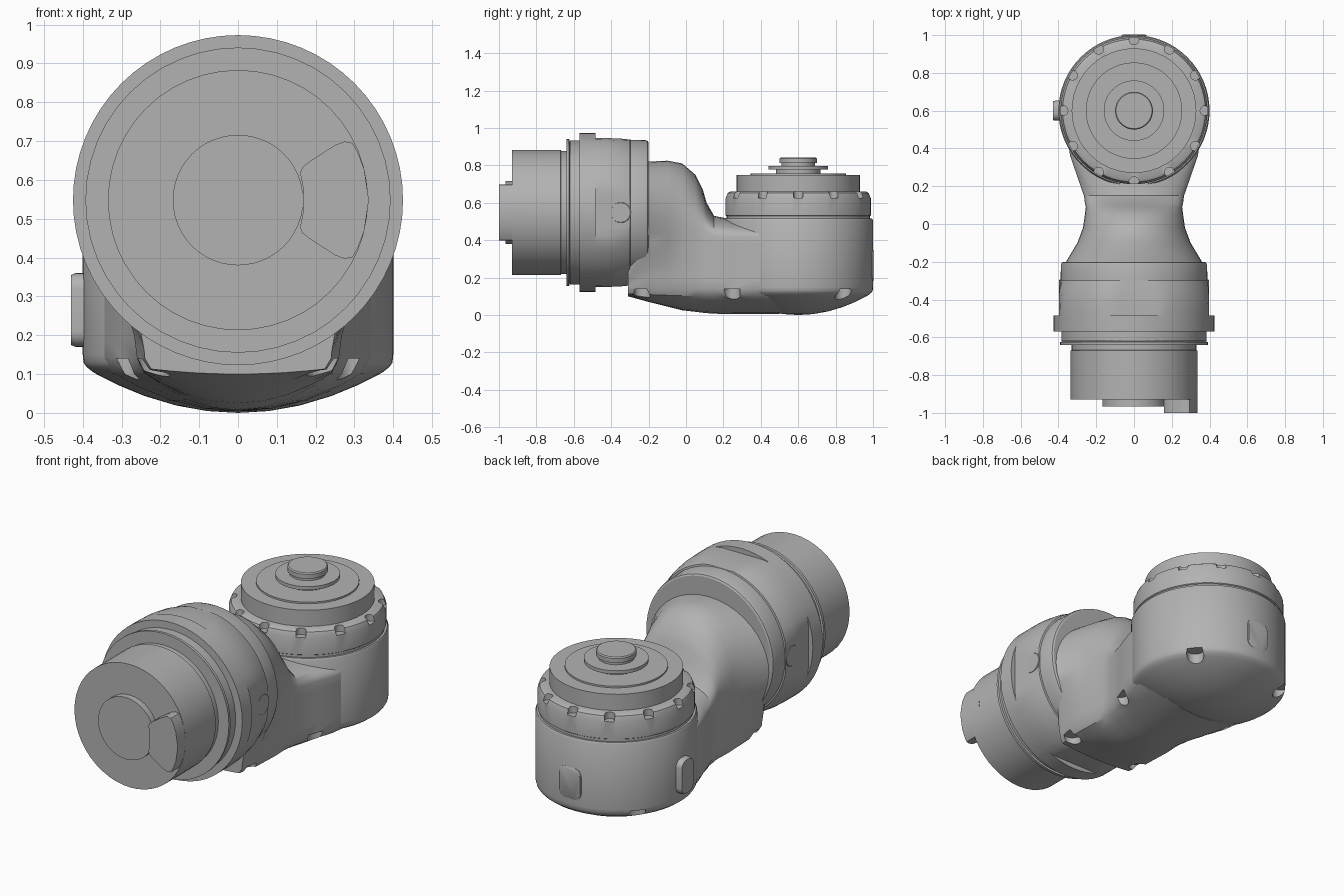
import bpy, bmesh, math
from mathutils import Matrix, Vector

cube = bpy.data.objects.get("Cube")
if cube:
    bpy.data.objects.remove(cube, do_unlink=True)

grey = bpy.data.materials.new("satin_grey")
grey.use_nodes = True
COLOUR = (0.45, 0.45, 0.45, 1)
grey.diffuse_color = COLOUR
grey.node_tree.nodes["Principled BSDF"].inputs["Base Color"].default_value = COLOUR

AXIS_Z = 0.548      # height of the horizontal joint axis
POST_Y = 0.6        # centre of the upright joint
TO_POST = Matrix.Translation((0, POST_Y, 0))
TO_FRONT = Matrix.Translation((0, 0, AXIS_Z)) @ Matrix.Rotation(-math.pi / 2, 4, 'X')


def finish(name, bm, matrix=None):
    bmesh.ops.remove_doubles(bm, verts=bm.verts, dist=0.0004)
    bmesh.ops.dissolve_degenerate(bm, edges=bm.edges, dist=0.0002)
    if matrix:
        bm.transform(matrix)
    bmesh.ops.recalc_face_normals(bm, faces=bm.faces)
    mesh = bpy.data.meshes.new(name)
    bm.to_mesh(mesh)
    bm.free()
    mesh.materials.append(grey)
    obj = bpy.data.objects.new(name, mesh)
    bpy.context.collection.objects.link(obj)
    return obj


def skin(rings, closed_ends=True):
    """Bridge equal-length loops of points into a closed surface."""
    bm = bmesh.new()
    loops = [[bm.verts.new(p) for p in ring] for ring in rings]
    n = len(loops[0])
    for a, b in zip(loops, loops[1:]):
        for i in range(n):
            j = (i + 1) % n
            bm.faces.new((a[i], a[j], b[j], b[i]))
    if closed_ends:
        bm.faces.new(loops[0])
        bm.faces.new(loops[-1])
    return bm


def lathe(name, profile, matrix, sides=48):
    """Profile of (radius, height) with an optional half-width for four flats."""
    rings = []
    for r, h, *flat in profile:
        ring = []
        for i in range(sides):
            a = 2 * math.pi * i / sides
            c, s = math.cos(a), math.sin(a)
            rr = min(r, flat[0] / max(abs(c), abs(s))) if flat else r
            ring.append((rr * c, rr * s, h))
        rings.append(ring)
    return finish(name, skin(rings), matrix)


def cylinder_cutter(spots, radius, low, high):
    bm = bmesh.new()
    for x, y in spots:
        bmesh.ops.create_cone(bm, cap_ends=True, segments=20, radius1=radius, radius2=radius,
                              depth=high - low,
                              matrix=Matrix.Translation((x, y, (low + high) / 2)))
    cutter = finish("cutter", bm)
    cutter.hide_render = True
    return cutter


def cut(cutter, *targets):
    for obj in targets:
        mod = obj.modifiers.new("cut", 'BOOLEAN')
        mod.operation = 'DIFFERENCE'
        mod.solver = 'EXACT'
        mod.object = cutter
        bpy.context.view_layer.objects.active = obj
        bpy.ops.object.modifier_apply(modifier="cut")
    bpy.data.objects.remove(cutter, do_unlink=True)


def rounded_plate(name, width, height, depth, corner, matrix):
    """Rounded rectangle in local XY, thick along Z."""
    ring = []
    for k, (sx, sy) in enumerate(((1, 1), (-1, 1), (-1, -1), (1, -1))):
        for i in range(7):
            a = math.pi / 2 * (k + i / 6)
            ring.append((sx * (width / 2 - corner) + corner * math.cos(a),
                         sy * (height / 2 - corner) + corner * math.sin(a)))
    rings = [[(x * s, y * s, z) for x, y in ring]
             for s, z in ((1, 0), (1, depth * 0.7), (0.95, depth))]
    return finish(name, skin(rings), matrix)


# Upright joint housing with a domed underside
dome = [(r, 0.12 * (r / 0.4) ** 2) for r in (0.001, 0.08, 0.16, 0.24, 0.31, 0.37)]
post = lathe("upright_housing", dome + [(0.39, 0.118), (0.398, 0.13), (0.4, 0.15), (0.4, 0.505),
             (0.394, 0.515), (0.001, 0.515)], TO_POST, 64)

# Cap ring with twelve notches
cap = lathe("notched_cap_ring", [(0.3, 0.51), (0.383, 0.51), (0.383, 0.528), (0.389, 0.532),
            (0.389, 0.625), (0.378, 0.652), (0.365, 0.66), (0.3, 0.66)], TO_POST, 64)
spots = [(0.376 * math.cos(k * math.pi / 6), POST_Y + 0.376 * math.sin(k * math.pi / 6))
         for k in range(12)]
cut(cylinder_cutter(spots, 0.026, 0.625, 0.7), cap)

# Stepped output flange on top of the cap
lathe("top_flange", [(0.001, 0.6), (0.33, 0.6), (0.33, 0.748), (0.255, 0.748), (0.255, 0.757),
      (0.12, 0.757), (0.12, 0.778), (0.16, 0.778), (0.16, 0.797), (0.09, 0.797),
      (0.09, 0.812), (0.1, 0.812), (0.1, 0.836), (0.095, 0.842), (0.001, 0.842)], TO_POST)

# Swept neck: y, foot half-width, shoulder half-width, bottom, shoulder height, top
sections = [
    (-0.31, 0.24, 0.25, 0.10, 0.22, 0.28),
    (-0.20, 0.26, 0.36, 0.07, 0.50, 0.82),
    (-0.10, 0.26, 0.30, 0.045, 0.50, 0.825),
    (-0.02, 0.26, 0.27, 0.025, 0.49, 0.81),
    (0.05, 0.255, 0.26, 0.017, 0.46, 0.75),
    (0.09, 0.255, 0.255, 0.012, 0.45, 0.67),
    (0.11, 0.26, 0.26, 0.01, 0.44, 0.60),
    (0.15, 0.265, 0.265, 0.007, 0.42, 0.53),
    (0.25, 0.30, 0.30, 0.005, 0.42, 0.51),
    (0.36, 0.338, 0.338, 0.004, 0.42, 0.505),
    (0.50, 0.36, 0.36, 0.004, 0.42, 0.50),
]
rings = []
for y, foot, shoulder, low, spring, top in sections:
    half = [(foot * t, low + (0.115 - low) * t * t) for t in (0.25, 0.5, 0.75, 0.93)]
    half.append((foot, 0.14))
    for i in range(1, 6):
        t = i / 6
        half.append((foot + (shoulder - foot) * t * t * (3 - 2 * t), 0.14 + (spring - 0.14) * t))
    for i in range(10):
        a = math.pi / 2 * i / 10
        half.append((shoulder * math.cos(a), spring + (top - spring) * math.sin(a)))
    loop = [(0, low)] + half + [(0, top)] + [(-x, z) for x, z in reversed(half)]
    rings.append([(x, y, z) for x, z in loop])
neck = finish("elbow_neck", skin(rings))

# Screw pockets under the base
pockets = [(s * x, y) for s in (1, -1) for x, y in ((0.3, 0.245), (0.29, 0.84), (0.22, -0.235))]
cut(cylinder_cutter(pockets, 0.045, 0.045, 0.14), post, neck)

# Horizontal joint housing: full collar, then a barrel with four flats
lathe("front_housing", [(0.001, -0.62), (0.385, -0.62), (0.385, -0.57), (0.425, -0.57),
      (0.425, -0.485), (0.425, -0.485, 0.398), (0.423, -0.42, 0.398), (0.413, -0.35, 0.395),
      (0.398, -0.3, 0.39), (0.389, -0.298), (0.387, -0.22), (0.382, -0.205), (0.374, -0.2),
      (0.001, -0.2)], TO_FRONT, 64)
lathe("front_flange", [(0.001, -0.64), (0.393, -0.64), (0.393, -0.625), (0.375, -0.62),
      (0.375, -0.6), (0.001, -0.6)], TO_FRONT)
lathe("front_drum", [(0.001, -0.965), (0.168, -0.965), (0.168, -0.93), (0.335, -0.93),
      (0.335, -0.67), (0.33, -0.668), (0.33, -0.62), (0.001, -0.62)], TO_FRONT)

# Locating key on the drum face
upper = [(0.168, 0.03), (0.16, 0.07), (0.166, 0.085), (0.185, 0.1), (0.25, 0.142), (0.275, 0.151),
         (0.295, 0.147), (0.308, 0.125), (0.325, 0.08), (0.337, 0.0)]
outline = upper + [(x, -z) for x, z in reversed(upper[:-1])]
finish("locating_key", skin([[(x, y, AXIS_Z + z) for x, z in outline] for y in (-1.0, -0.85)]))

# Side buttons on the barrel flats and cover pads on the upright housing
for side, name in ((1, "left_button"), (-1, "right_button")):
    turn = Matrix.Rotation(side * math.pi / 2, 4, 'Y')
    rounded_plate(name, 0.11, 0.11, 0.008, 0.054,
                  Matrix.Translation((side * 0.389, -0.35, AXIS_Z)) @ turn)
rounded_plate("side_pad", 0.19, 0.105, 0.04, 0.04,
              Matrix.Translation((-0.39, POST_Y, 0.265)) @ Matrix.Rotation(-math.pi / 2, 4, 'Y'))
rounded_plate("back_pad", 0.13, 0.17, 0.009, 0.04,
              Matrix.Translation((0, POST_Y + 0.393, 0.265)) @ Matrix.Rotation(-math.pi / 2, 4, 'X'))

# Smooth shading with sharp rims
for obj in bpy.context.collection.objects:
    if obj.type == 'MESH' and obj.data.materials and obj.data.materials[0] == grey:
        bpy.ops.object.select_all(action='DESELECT')
        obj.select_set(True)
        bpy.context.view_layer.objects.active = obj
        bpy.ops.object.shade_smooth_by_angle(angle=math.radians(32))
